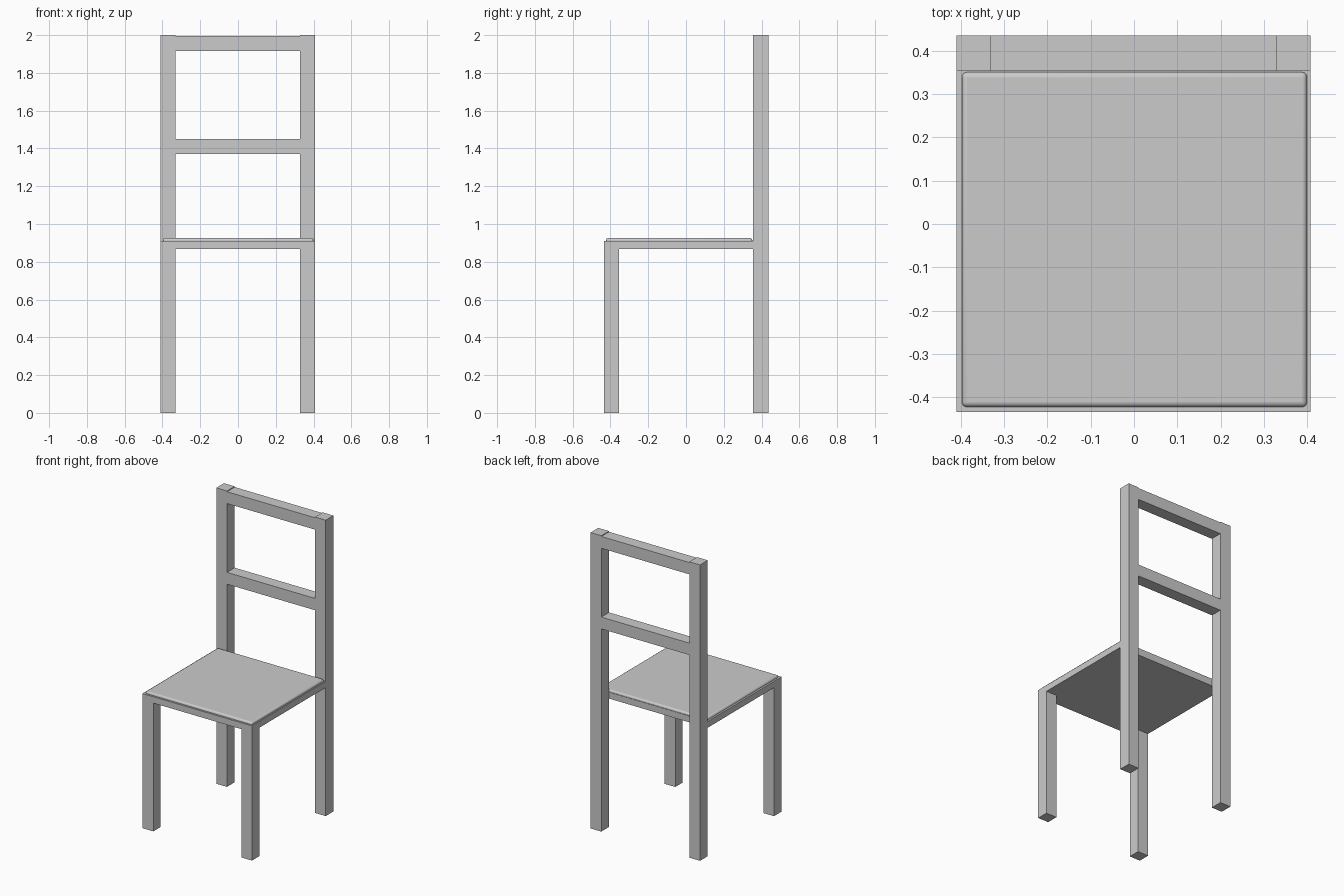
import bpy

if "Cube" in bpy.data.objects:
    bpy.data.objects.remove(bpy.data.objects["Cube"])


def box(name, x, y, z):
    """Box spanning the (min, max) ranges given for each axis."""
    spans = (x, y, z)
    bpy.ops.mesh.primitive_cube_add(size=1, location=[(a + b) / 2 for a, b in spans])
    ob = bpy.context.object
    ob.name = name
    ob.scale = [b - a for a, b in spans]
    bpy.ops.object.transform_apply(location=False, rotation=False, scale=True)
    return ob


BACK = (0.354, 0.436)
FRONT = (-0.433, -0.354)

# Legs; the back pair runs up as the backrest posts
for side, x in (("left", (-0.41, -0.33)), ("right", (0.328, 0.408))):
    box(f"front_leg_{side}", x, FRONT, (0, 0.87))
    box(f"back_post_{side}", x, BACK, (0, 2.0))

# Backrest rails
box("middle_rail", (-0.33, 0.328), BACK, (1.37, 1.45))
box("top_rail", (-0.33, 0.328), BACK, (1.915, 1.995))

# Seat board
box("seat", (-0.41, 0.408), (-0.435, 0.354), (0.868, 0.911))

# Thin cushion with softened edges
cushion = box("cushion", (-0.398, 0.4), (-0.423, 0.351), (0.896, 0.926))
bevel = cushion.modifiers.new("soft_edges", 'BEVEL')
bevel.width = 0.012
bevel.segments = 4
bpy.ops.object.shade_smooth_by_angle()
